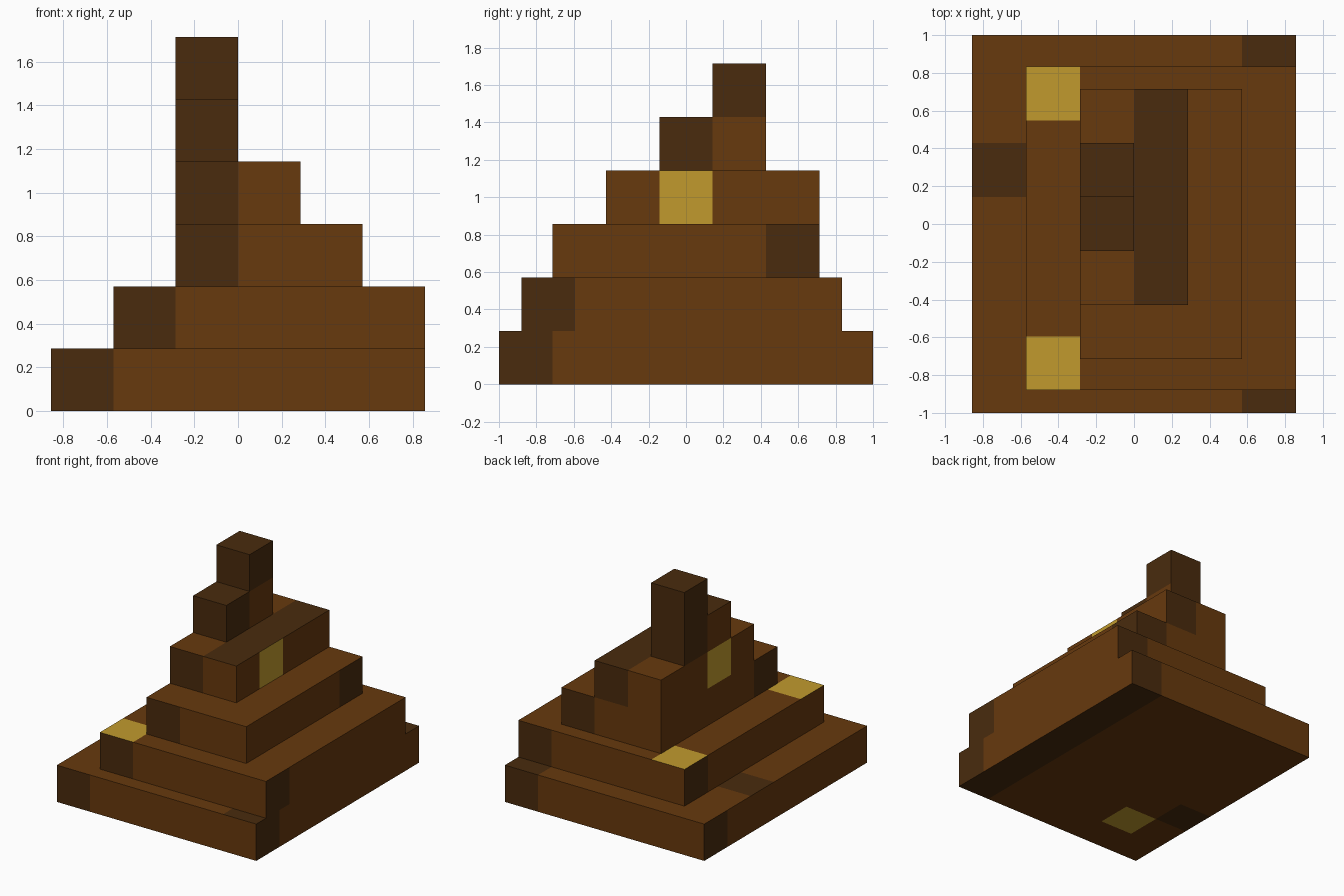
import bpy
import bmesh
from math import floor
from mathutils import Vector

if "Cube" in bpy.data.objects:
    bpy.data.objects.remove(bpy.data.objects["Cube"], do_unlink=True)

U = 2 / 7  # edge of one block
BROWN, DARK, GOLD = range(3)


def make_material(name, rgb):
    mat = bpy.data.materials.new(name)
    mat.use_nodes = True
    mat.diffuse_color = (*rgb, 1)
    mat.node_tree.nodes["Principled BSDF"].inputs["Base Color"].default_value = (*rgb, 1)
    return mat


MATERIALS = [
    make_material("wood brown", (0.136, 0.041, 0.004)),
    make_material("dark wood", (0.067, 0.024, 0.004)),
    make_material("gold", (0.533, 0.323, 0.027)),
]


def tier(name, level, x0, y0, nx, ny, plus_x, minus_x, side=DARK, top=None, bottom=None):
    """One block-high slab; x0, y0 in blocks. plus_x / minus_x: row of the marked side cell."""
    top, bottom = top or {}, bottom or {}
    low = Vector((x0, y0, level)) * U
    size = Vector((nx, ny, 1)) * U
    bm = bmesh.new()
    bmesh.ops.create_cube(bm, size=1)
    bmesh.ops.scale(bm, vec=size, verts=bm.verts)
    bmesh.ops.translate(bm, vec=low + size / 2, verts=bm.verts)

    # Cut the slab into block cells
    for axis, count in ((0, nx), (1, ny)):
        normal = Vector((axis == 0, axis == 1, 0))
        for i in range(1, count):
            geom = bm.verts[:] + bm.edges[:] + bm.faces[:]
            bmesh.ops.bisect_plane(bm, geom=geom, plane_co=low + normal * U * i, plane_no=normal)

    # Colour each cell by its direction and position
    bm.normal_update()
    for face in bm.faces:
        cell = (face.calc_center_median() - low) / U
        ix, iy = floor(cell.x), floor(cell.y)
        n = face.normal
        if n.z > 0.5:
            colour = top.get((ix, iy), BROWN)
        elif n.z < -0.5:
            colour = bottom.get((ix, iy), BROWN)
        elif n.y < -0.5:
            colour = DARK if ix == 0 else BROWN
        elif n.y > 0.5:
            colour = DARK if ix == nx - 1 else BROWN
        else:
            colour = side if iy == (plus_x if n.x > 0 else minus_x) else BROWN
        face.material_index = colour

    mesh = bpy.data.meshes.new(name)
    bm.to_mesh(mesh)
    bm.free()
    for mat in MATERIALS:
        mesh.materials.append(mat)
    bpy.context.collection.objects.link(bpy.data.objects.new(name, mesh))


def column(ix, count):
    return {(ix, iy): DARK for iy in range(count)}


# Stacked tiers from the ground up
tier("base_tier", 0, -3, -3.5, 6, 7, 0, 6,
     top={**column(5, 7), (0, 4): DARK, (1, 5): GOLD},
     bottom={**column(5, 7), (0, 2): DARK, (1, 1): GOLD})
tier("second_tier", 1, -2, -3.08, 5, 6, 0, 5, top={(0, 0): GOLD, (0, 5): GOLD})
tier("third_tier", 2, -1, -2.5, 3, 5, 4, 0)
tier("fourth_tier", 3, -1, -1.5, 2, 4, 1, 1, side=GOLD, top=column(1, 4))
tier("tower_step", 4, -1, -0.5, 1, 2, 0, 1, top=column(0, 2))
tier("tower_top", 5, -1, 0.5, 1, 1, 0, 0, top=column(0, 1))
